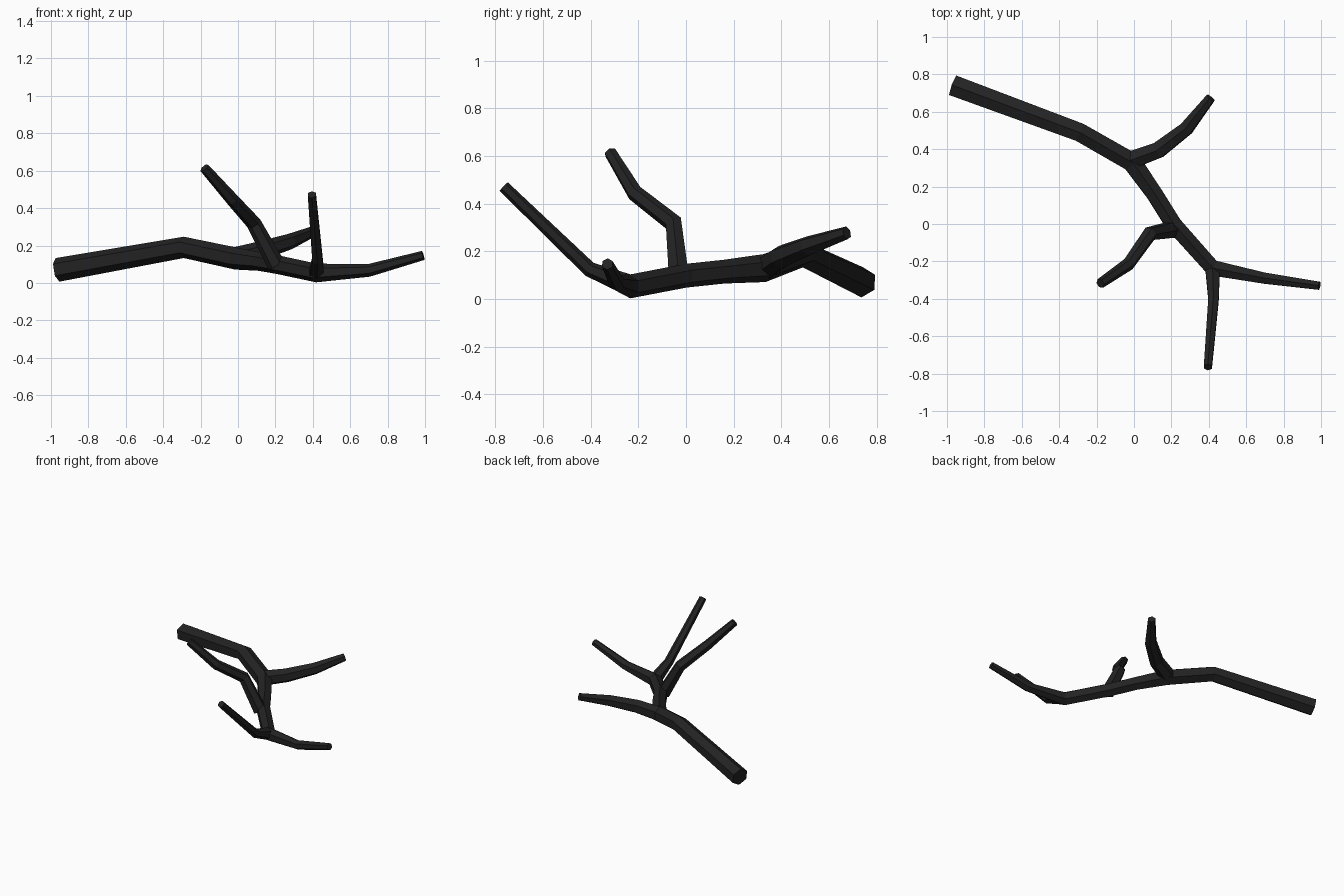
import bpy, bmesh, math
from mathutils import Vector

if "Cube" in bpy.data.objects:
    bpy.data.objects.remove(bpy.data.objects["Cube"])

bark = bpy.data.materials.new("charred bark")
bark.diffuse_color = (0.0165, 0.0165, 0.0165, 1)
bark.use_nodes = True
bark.node_tree.nodes["Principled BSDF"].inputs["Base Color"].default_value = bark.diffuse_color
SIDES = 6


def limb(name, points):
    """Faceted tapering tube through (x, y, z, radius) points, mitred at bends."""
    pos = [Vector(p[:3]) for p in points]
    dirs = [(b - a).normalized() for a, b in zip(pos, pos[1:])]
    bm = bmesh.new()
    rings = []
    # first frame: one corner pointing as far up as possible
    ref = Vector((0, 0, 1)) if abs(dirs[0].z) < 0.8 else Vector((1, 0, 0))
    up = (ref - dirs[0] * ref.dot(dirs[0])).normalized()
    prev = dirs[0]
    for i, p in enumerate(pos):
        din = dirs[max(i - 1, 0)]
        dout = dirs[min(i, len(dirs) - 1)]
        t = (din + dout).normalized()
        up = prev.rotation_difference(t) @ up
        prev = t
        side = t.cross(up)
        ring = []
        for k in range(SIDES):
            a = 2 * math.pi * k / SIDES
            ring.append(bm.verts.new(p + (up * math.cos(a) + side * math.sin(a)) * points[i][3]))
        rings.append(ring)
    for a, b in zip(rings, rings[1:]):
        for k in range(SIDES):
            n = (k + 1) % SIDES
            bm.faces.new((a[k], a[n], b[n], b[k]))
    bm.faces.new(rings[0][::-1])
    bm.faces.new(rings[-1])
    bmesh.ops.recalc_face_normals(bm, faces=bm.faces[:])
    mesh = bpy.data.meshes.new(name)
    bm.to_mesh(mesh)
    bm.free()
    mesh.materials.append(bark)
    bpy.context.collection.objects.link(bpy.data.objects.new(name, mesh))


# main stem, thick broken end to thin right-hand tip
limb("main_stem", [
    (-0.965, 0.74, 0.07, 0.064), (-0.29, 0.49, 0.19, 0.057),
    (-0.01, 0.33, 0.13, 0.059), (0.11, 0.16, 0.115, 0.050),
    (0.21, 0.0, 0.098, 0.050), (0.42, -0.235, 0.053, 0.050),
    (0.70, -0.29, 0.067, 0.034), (0.99, -0.33, 0.147, 0.025)])

# rear branch
limb("rear_branch", [
    (-0.02, 0.34, 0.135, 0.055), (0.13, 0.395, 0.175, 0.050),
    (0.28, 0.51, 0.222, 0.042), (0.41, 0.675, 0.278, 0.028)])

# upright bent branch
limb("upright_branch", [
    (0.205, -0.03, 0.095, 0.048), (0.085, -0.052, 0.318, 0.040),
    (-0.03, -0.215, 0.445, 0.035), (-0.18, -0.318, 0.615, 0.027)])

# front branch
limb("front_branch", [
    (0.42, -0.225, 0.053, 0.046), (0.425, -0.405, 0.125, 0.032),
    (0.395, -0.765, 0.472, 0.025)])
